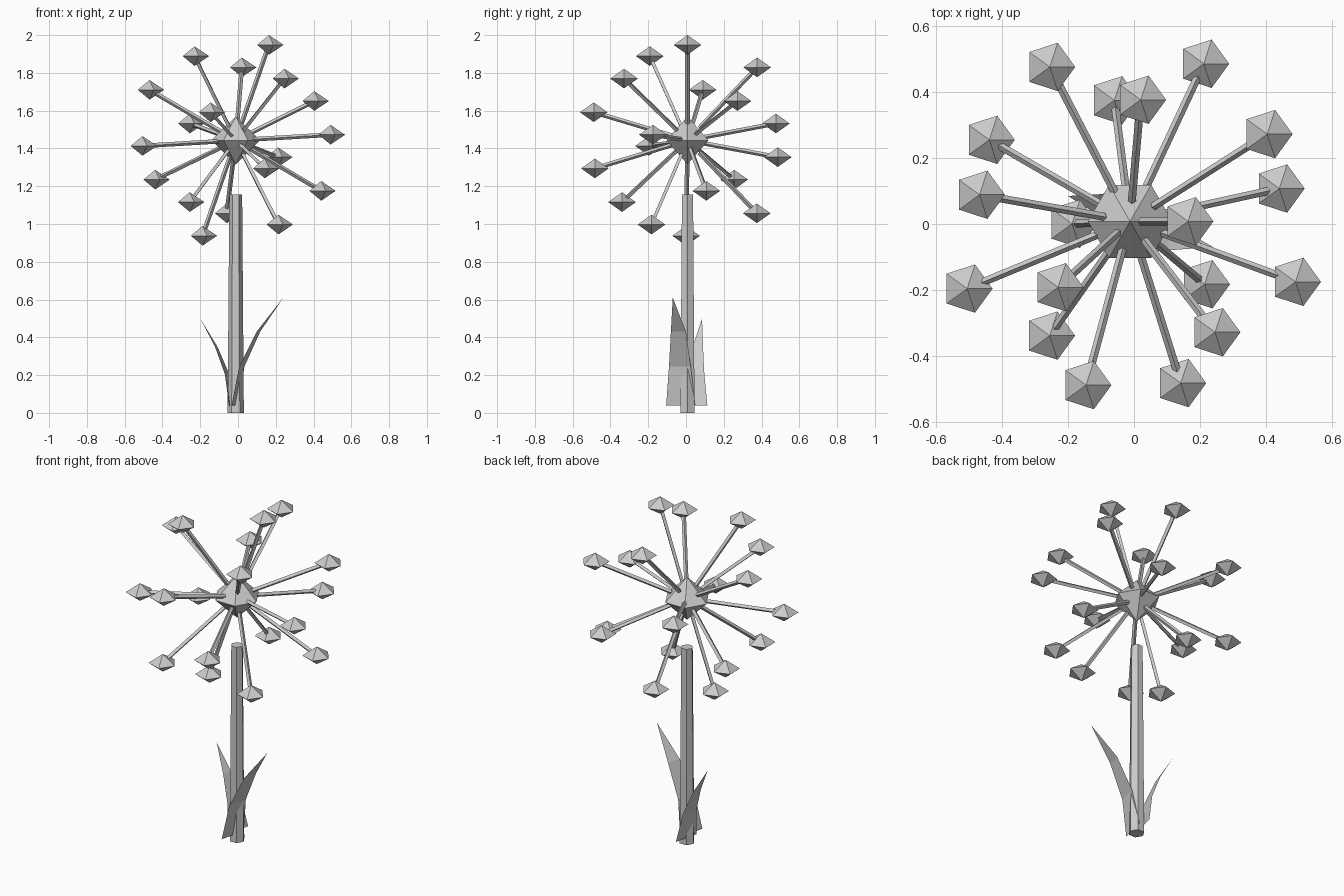
import bpy, bmesh, math
from mathutils import Vector

cube = bpy.data.objects.get("Cube")
if cube:
    bpy.data.objects.remove(cube, do_unlink=True)

grey = bpy.data.materials.new("plain_grey")
grey.use_nodes = True
colour = (0.6, 0.6, 0.6, 1)
grey.diffuse_color = colour
grey.node_tree.nodes["Principled BSDF"].inputs["Base Color"].default_value = colour

AXIS = Vector((-0.012, 0.008, 0))
HUB = AXIS + Vector((0, 0, 1.443))
GLOBE = 0.535
COUNT = 18


def make(name, verts, faces):
    mesh = bpy.data.meshes.new(name)
    mesh.from_pydata(verts, [], faces)
    mesh.materials.append(grey)
    obj = bpy.data.objects.new(name, mesh)
    bpy.context.collection.objects.link(obj)
    return obj


def recalc(obj):
    bm = bmesh.new()
    bm.from_mesh(obj.data)
    bmesh.ops.recalc_face_normals(bm, faces=bm.faces)
    bm.to_mesh(obj.data)
    bm.free()


def gem(name, centre, sides, radius, height):
    """Double pyramid with one corner towards +x."""
    ring = [centre + Vector((radius * math.cos(math.tau * i / sides),
                             radius * math.sin(math.tau * i / sides), 0))
            for i in range(sides)]
    tips = [centre + Vector((0, 0, height)), centre - Vector((0, 0, height))]
    faces = []
    for i in range(sides):
        j = (i + 1) % sides
        faces += [(i, j, sides), (j, i, sides + 1)]
    make(name, ring + tips, faces)


def rod(name, start, end, sides, r0, r1):
    """Tapered prism between two points."""
    turn = (end - start).to_track_quat('Z', 'Y')
    verts = []
    for point, r in ((start, r0), (end, r1)):
        for i in range(sides):
            a = math.tau * i / sides
            verts.append(point + turn @ Vector((r * math.cos(a), r * math.sin(a), 0)))
    faces = [(i, (i + 1) % sides, sides + (i + 1) % sides, sides + i) for i in range(sides)]
    faces += [tuple(range(sides))[::-1], tuple(range(sides, 2 * sides))]
    recalc(make(name, verts, faces))


def leaf(name, rows, tip):
    """Bent blade: rows are (x, y low, y high, z), closing in a point."""
    verts = []
    for x, low, high, z in rows:
        lean = 0.12 * (high - low)
        verts += [(x - lean, low, z), (x + lean, high, z)]
    verts.append(tip)
    faces = [(2 * i, 2 * i + 1, 2 * i + 3, 2 * i + 2) for i in range(len(rows) - 1)]
    n = len(verts)
    faces.append((n - 3, n - 2, n - 1))
    make(name, verts, faces)


# Stem and central hub
rod("stem", AXIS, AXIS + Vector((0, 0, 1.155)), 6, 0.043, 0.034)
gem("hub", HUB, 6, 0.128, 0.127)

# Florets spread evenly over a globe by the golden angle
golden = math.pi * (3 - math.sqrt(5))
for i in range(COUNT):
    h = 1 - (2 * i + 1) / COUNT
    r = math.sqrt(1 - h * h)
    direction = Vector((r * math.cos(i * golden), -r * math.sin(i * golden), h))
    head = HUB + direction * GLOBE
    rod(f"spoke_{i + 1}", HUB + direction * 0.09, head, 4, 0.012, 0.012)
    gem(f"floret_{i + 1}", head, 5, 0.077, 0.052)

# Blade leaves at the foot
leaf("tall_leaf",
     [(-0.015, -0.105, 0.05, 0.04), (0.02, -0.09, 0.025, 0.245), (0.108, -0.08, 0.0, 0.43)],
     (0.24, -0.07, 0.61))
leaf("short_leaf",
     [(-0.03, -0.03, 0.113, 0.04), (-0.058, 0.0, 0.097, 0.205), (-0.115, 0.035, 0.09, 0.35)],
     (-0.2, 0.085, 0.5))
